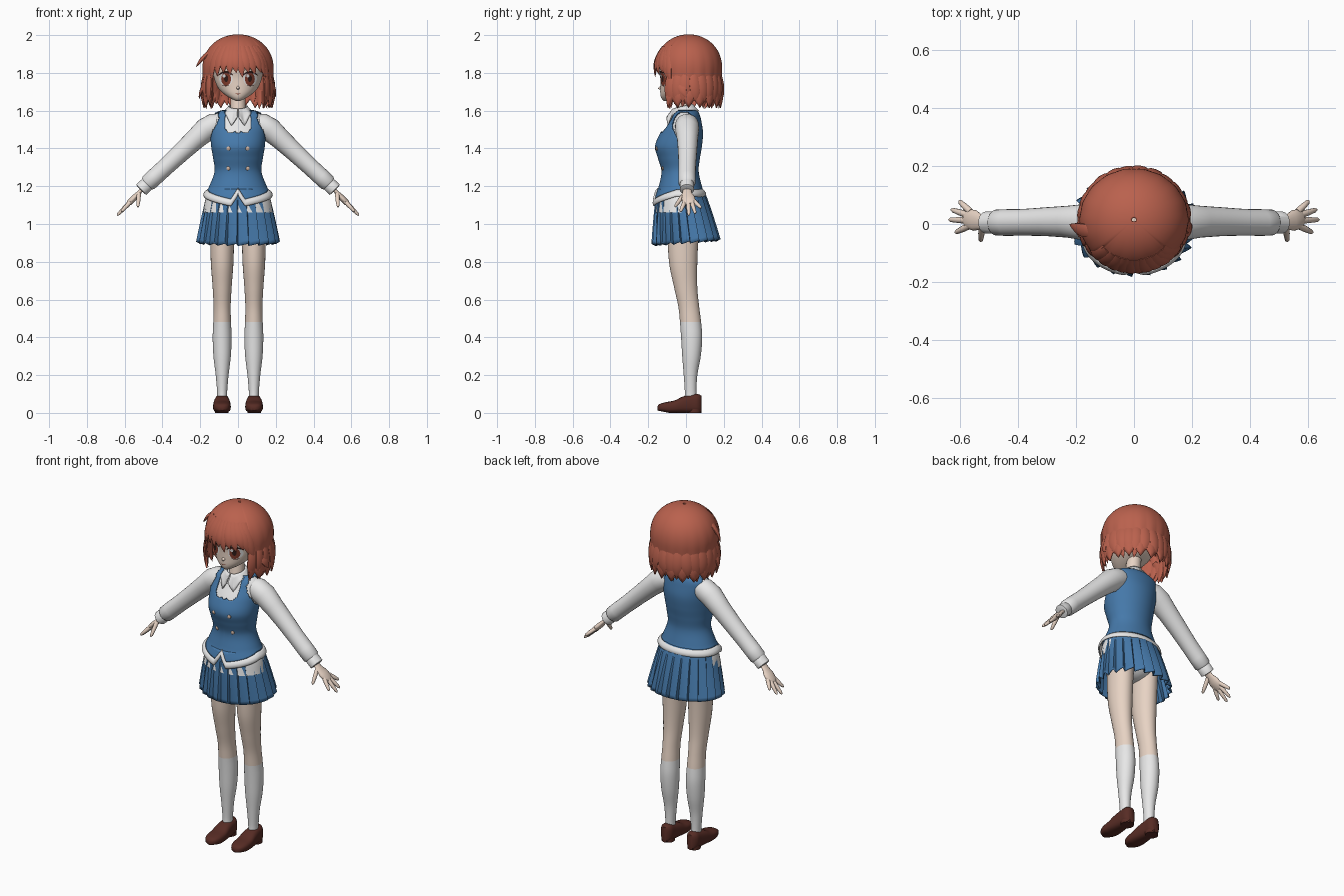
import bpy, bmesh, math, random
from mathutils import Vector

random.seed(4)
cube = bpy.data.objects.get("Cube")
if cube:
    bpy.data.objects.remove(cube)


def material(name, *rgb):
    m = bpy.data.materials.new(name)
    m.use_nodes = True
    m.diffuse_color = (*rgb, 1)
    m.node_tree.nodes["Principled BSDF"].inputs["Base Color"].default_value = (*rgb, 1)
    return m


HAIR = material("copper hair", .49, .12, .075)
SKIN = material("skin", .8, .65, .55)
BLUE = material("blue cloth", .06, .19, .40)
WHITE = material("white cloth", .8, .8, .8)
SHOE = material("dark brown leather", .095, .025, .018)
IRIS = material("brown iris", .22, .045, .025)
DARK = material("dark lash", .03, .012, .01)
BUTTON = material("beige button", .62, .45, .36)
TAU = math.tau


def table(rows, z):
    """Smooth interpolation of a profile table whose first column ascends."""
    z = min(max(z, rows[0][0]), rows[-1][0])
    i = max(k for k in range(len(rows) - 1) if rows[k][0] <= z)
    a, b = rows[i], rows[i + 1]
    h = b[0] - a[0]
    t = (z - a[0]) / h

    def slope(k, c):
        lo, hi = rows[max(k - 1, 0)], rows[min(k + 1, len(rows) - 1)]
        return (hi[c] - lo[c]) / (hi[0] - lo[0])
    return [a[c] * (1 + 2 * t) * (1 - t) ** 2 + b[c] * t * t * (3 - 2 * t)
            + h * (slope(i, c) * t * (1 - t) ** 2 - slope(i + 1, c) * t * t * (1 - t))
            for c in range(1, len(a))]


def sheet(name, rows, mats, wrap=True, cap=False, rule=None, drop=None, thick=0, sharp=50):
    """Skin a grid of points; rule picks face colours, drop removes faces."""
    bm = bmesh.new()
    grid = [[bm.verts.new(p) for p in r] for r in rows]
    n = len(grid[0])
    for a, b in zip(grid, grid[1:]):
        for j in range(n if wrap else n - 1):
            k = (j + 1) % n
            bm.faces.new((a[j], a[k], b[k], b[j]))
    if cap:
        bm.faces.new(grid[0])
        bm.faces.new(grid[-1])
    if drop:
        bmesh.ops.delete(bm, geom=[f for f in bm.faces if drop(f.calc_center_median())], context='FACES')
    bmesh.ops.recalc_face_normals(bm, faces=bm.faces)
    if rule:
        for f in bm.faces:
            f.material_index = rule(f.calc_center_median())
    me = bpy.data.meshes.new(name)
    bm.to_mesh(me)
    bm.free()
    for m in mats:
        me.materials.append(m)
    me.shade_smooth()
    me.set_sharp_from_angle(angle=math.radians(sharp))
    ob = bpy.data.objects.new(name, me)
    bpy.context.collection.objects.link(ob)
    if thick:
        mod = ob.modifiers.new("thickness", 'SOLIDIFY')
        mod.thickness, mod.offset = thick, 0
    return ob


def around(rows, z, a, cx=0, off=0):
    """Point on an elliptic body at height z, angle a from the front."""
    rx, yf, yb = table(rows, z)
    return Vector((cx + (rx + off) * math.sin(a),
                   (yf + yb) / 2 - ((yb - yf) / 2 + off) * math.cos(a), z))


def span(lo, hi, n):
    return [lo + (hi - lo) * i / n for i in range(n + 1)]


def body(name, rows, mats, n=40, steps=40, cx=0, **kw):
    zs = span(rows[0][0], rows[-1][0], steps)
    return sheet(name, [[around(rows, z, TAU * j / n, cx) for j in range(n)] for z in zs],
                 mats, cap=True, **kw)


def tube(name, pts, mat, ref=(0, 1, 0), flat=1, n=16):
    rows = []
    for i, p in enumerate(pts):
        d = (Vector(pts[min(i + 1, len(pts) - 1)][:3]) - Vector(pts[max(i - 1, 0)][:3])).normalized()
        v = d.cross(Vector(ref)).normalized()
        u = v.cross(d)
        rows.append([Vector(p[:3]) + p[3] * (flat * math.cos(TAU * j / n) * u + math.sin(TAU * j / n) * v)
                     for j in range(n)])
    return sheet(name, rows, [mat], cap=True)


# Torso: shirt, vest with neckline and armholes, hem trim
TORSO = [(1.06, .185, -.165, .10), (1.14, .17, -.152, .09), (1.2, .14, -.132, .072),
         (1.28, .112, -.118, .055), (1.35, .12, -.137, .062), (1.41, .13, -.152, .072),
         (1.48, .135, -.125, .078), (1.54, .138, -.085, .07), (1.58, .125, -.062, .06),
         (1.605, .06, -.045, .045)]
body("shirt", TORSO, [WHITE])


def hem(a):
    a = min(a, TAU - a)
    return 1.19 - .3 * a if a < .2 else 1.13 + .05 * min(1, (a - .2) / 1.2)


def vest_gap(c):
    neck = c.y < 0 and abs(c.x) < .068 and c.z > 1.485 + 40 * max(0, abs(c.x) - .045) ** 2
    arm = abs(c.x) > .09 and ((c.y + .01) / .06) ** 2 + ((c.z - 1.52) / .075) ** 2 < 1
    return neck or arm


N = 128
ANG = [TAU * j / N for j in range(N)]
sheet("vest", [[around(TORSO, hem(a) + t * (1.6 - hem(a)), a, off=.009) for a in ANG]
               for t in span(0, 1, 60)], [BLUE], drop=vest_gap, thick=.006)
sheet("vest_trim", [[around(TORSO, hem(a) - t * .035, a, off=.012 + .007 * math.sin(math.pi * t)) for a in ANG]
                    for t in span(0, 1, 5)], [WHITE], thick=.006)
for s in (1, -1):
    for z in (1.4, 1.295):
        y = around(TORSO, z, math.asin(.05 / table(TORSO, z)[0]), off=.009).y
        tube("button", [(s * .05, y + .004, z, .011), (s * .05, y - .006, z, .011), (s * .05, y - .01, z, .006)],
             BUTTON, ref=(0, 0, 1), n=12)

# Shirt collar with two points at the front
collar = []
for t in span(0, 1, 4):
    row = []
    for a in span(.06, TAU - .06, 64):
        d = min(a, TAU - a)
        low = 1.585 - .055 * max(0, 1 - abs(d - .45) / .45)
        r = .048 + .032 * t
        row.append((r * math.sin(a), -.018 - r * math.cos(a) * 1.05, 1.622 - .012 * math.cos(a) + t * (low - 1.622)))
    collar.append(row)
sheet("collar", collar, [WHITE], wrap=False, thick=.006)

# Pleated skirt
PLEATS, SUB = 22, 8
skirt = []
for t in span(0, 1, 14):
    row = []
    for j in range(PLEATS * SUB):
        a = TAU * j / (PLEATS * SUB)
        saw = (j % SUB) / (SUB - 1)
        k = t ** .75
        out = .022 * t * (saw - .5)
        row.append(((.15 + .06 * k + out) * math.sin(a),
                    -.03 * (1 - t) - (.118 + .052 * k + out) * math.cos(a),
                    1.185 - t * (.29 + .012 * math.cos(a) - .012 * saw)))
    skirt.append(row)
sheet("pleated_skirt", skirt, [BLUE], thick=.005, sharp=35)
HIPS = [(.95, .03, -.06, .03), (.98, .1, -.1, .07), (1.05, .14, -.12, .09), (1.12, .13, -.11, .08)]
body("undershorts", HIPS, [WHITE], steps=10)

# Legs with knee socks, and shoes
LEG = [(.06, .027, -.01, .058), (.1, .026, -.006, .055), (.2, .034, -.012, .06), (.3, .046, -.02, .078),
       (.4, .05, -.026, .086), (.48, .047, -.032, .08), (.56, .045, -.04, .07), (.66, .05, -.062, .06),
       (.8, .06, -.09, .06), (1.02, .065, -.1, .07)]
FOOT = [(-.152, .012, .035), (-.142, .03, .046), (-.11, .044, .056), (-.06, .047, .066), (-.02, .044, .085),
        (.03, .038, .098), (.065, .034, .1), (.083, .018, .09)]


def power(v, e):
    return math.copysign(abs(v) ** e, v)


for s, side in ((1, "left"), (-1, "right")):
    body(side + "_leg", LEG, [SKIN, WHITE], n=28, steps=48, cx=s * .084, rule=lambda c: int(c.z < .48))
    rows = []
    for y in span(-.152, .083, 24):
        w, h = table(FOOT, y)
        lift = .012 * max(0, -y - .09) / .06
        rows.append([(s * .085 + w * power(math.cos(a), .75), y, lift + (h - lift) * (.5 + .5 * power(math.sin(a), .7)))
                     for a in span(0, TAU * 23 / 24, 23)])
    sheet(side + "_shoe", rows, [SHOE], cap=True)
    tube(side + "_shoe_heel", [(s * .085, .045, 0, .036), (s * .085, .045, .02, .036)], SHOE)

    # Sleeves, cuffs and hands
    tube(side + "_sleeve", [(s * x, y, z, r) for x, y, z, r in (
        (.08, .005, 1.535, .05), (.125, .005, 1.525, .062), (.17, .006, 1.5, .063), (.23, .008, 1.445, .055),
        (.3, .008, 1.38, .05), (.38, .006, 1.305, .046), (.44, .005, 1.25, .046), (.475, .005, 1.217, .045),
        (.485, .005, 1.207, .034))], WHITE, n=24)
    tube(side + "_cuff", [(s * x, .005, z, r) for x, z, r in (
        (.47, 1.222, .03), (.475, 1.217, .038), (.512, 1.182, .038), (.514, 1.18, .028))], WHITE, n=24)
    palm = (s * .7, 0, .7)
    tube(side + "_palm", [(s * x, y, z, r) for x, y, z, r in (
        (.49, .005, 1.2, .022), (.525, .006, 1.165, .024), (.55, .012, 1.138, .036),
        (.575, .018, 1.113, .034), (.585, .02, 1.103, .022))], SKIN, ref=palm, flat=.45)
    for finger, y0, tip in (("little", .042, (.605, .08, 1.085)), ("ring", .028, (.632, .05, 1.055)),
                            ("middle", .012, (.64, .015, 1.045)), ("index", -.004, (.618, -.03, 1.065)),
                            ("thumb", -.008, (.53, -.06, 1.09))):
        p = Vector((.565, y0, 1.122) if finger != "thumb" else (.525, y0, 1.16))
        q = Vector(tip)
        tube(f"{side}_{finger}_finger", [(s * v.x, v.y, v.z, r) for v, r in (
            (p, .012), (p.lerp(q, .5), .011), (p.lerp(q, .9), .008), (q, .003))], SKIN, ref=palm, n=10)

# Head and neck
HEAD = [(1.652, .012, -.118, -.085), (1.665, .04, -.13, -.04), (1.69, .077, -.136, .02), (1.72, .105, -.136, .07),
        (1.77, .126, -.136, .1), (1.83, .135, -.142, .13), (1.9, .12, -.12, .13), (1.95, .06, -.05, .08)]
body("head", HEAD, [SKIN], n=48, steps=36)
tube("neck", [(0, -.015, 1.55, .05), (0, -.012, 1.6, .04), (0, 0, 1.7, .04)], SKIN)
tube("nose", [(0, -.125, 1.722, .014), (0, -.142, 1.718, .006), (0, -.148, 1.716, .001)], SKIN, ref=(0, 0, 1), n=12)


def patch(name, cx, cz, w, h, mat, lift, bend=0):
    """Thin oval plate that follows the face."""
    rows = []
    for k in (.02, .35, .7, 1):
        row = []
        for a in span(0, TAU * 23 / 24, 23):
            u = k * math.cos(a)
            x, z = cx + w * u, cz + h * k * math.sin(a) - bend * u * u
            rx, yf, yb = table(HEAD, z)
            row.append((x, (yf + yb) / 2 - (yb - yf) / 2 * math.sqrt(max(0, 1 - (x / rx) ** 2)) - lift, z))
        rows.append(row)
    sheet(name, rows, [mat])


for s, side in ((1, "left"), (-1, "right")):
    patch(side + "_eye_white", s * .064, 1.768, .036, .036, WHITE, .002)
    patch(side + "_iris", s * .063, 1.768, .026, .035, IRIS, .004)
    patch(side + "_pupil", s * .063, 1.77, .011, .018, DARK, .005)
    patch(side + "_eye_glint", s * .063 - .011, 1.784, .008, .009, WHITE, .006)
    patch(side + "_upper_lash", s * .065, 1.805, .04, .006, DARK, .006, .018)
    patch(side + "_lower_lash", s * .066, 1.731, .02, .002, DARK, .004, -.004)
    patch(side + "_eyebrow", s * .064, 1.838, .034, .004, HAIR, .004, .01)
patch("mouth", 0, 1.688, .014, .002, IRIS, .002, -.003)


# Hair: jagged shell plus overlapping locks
HAIR_FIT = [(1.6, .92), (1.64, .99), (1.68, 1.03), (1.74, .98), (1.82, 1)]


def hair_point(a, z, off=0):
    dome = max(0, 1 - max(0, (z - 1.82) / .18) ** 2.2) ** .5
    k = dome * table(HAIR_FIT, z)[0]
    return Vector(((.184 * k + off) * math.sin(a), .014 - (.174 * k + off) * math.cos(a), z))


shell = []
for t in span(0, 1, 28):
    row = []
    for j in range(144):
        a = TAU * j / 144
        tri = abs((j % 8) / 4 - 1)
        end = 1.825 + .04 * tri if min(a, TAU - a) < .85 else 1.615 + .045 * tri
        row.append(hair_point(a, 2 - (2 - end) * max(t, .02) ** 2, .008 * t ** 4 * (.5 - tri)))
    shell.append(row)
sheet("hair_shell", shell, [HAIR], cap=False, thick=.008)


def lock(name, p, q, r, width):
    pts = []
    for t in span(0, 1, 8):
        v = (1 - t) ** 2 * p + 2 * t * (1 - t) * q + t * t * r
        pts.append((*v, width * max(.03, math.sin(math.pi * (.2 + .8 * t)) ** .8)))
    tube(name, pts, HAIR, ref=(q.x, q.y, .01), flat=.35, n=10)


for i, (deg, tip) in enumerate(((-52, 1.75), (-40, 1.78), (-28, 1.8), (-17, 1.79), (-7, 1.8), (3, 1.775),
                                (13, 1.8), (24, 1.79), (36, 1.8), (46, 1.77), (54, 1.74))):
    a = math.radians(deg)
    lock(f"fringe_lock_{i}", hair_point(a * .8, 1.94), hair_point(a * .9, 1.86, .02),
         hair_point(a + .08, tip, .006), .027)
for i in range(18):
    a = math.radians(56 + i * 248 / 17)
    lock(f"long_lock_{i}", hair_point(a, 1.8, -.008), hair_point(a, 1.7, .016),
         hair_point(a + random.uniform(-.15, .15), random.uniform(1.605, 1.64), -.004), .03)
for s, z, off in ((-1, 1.83, .04), (-1, 1.66, .02), (1, 1.67, .01)):
    lock("stray_lock", hair_point(s * 1.3, z + .09, -.01), hair_point(s * 1.35, z + .05, .02),
         hair_point(s * 1.5, z, off), .025)
